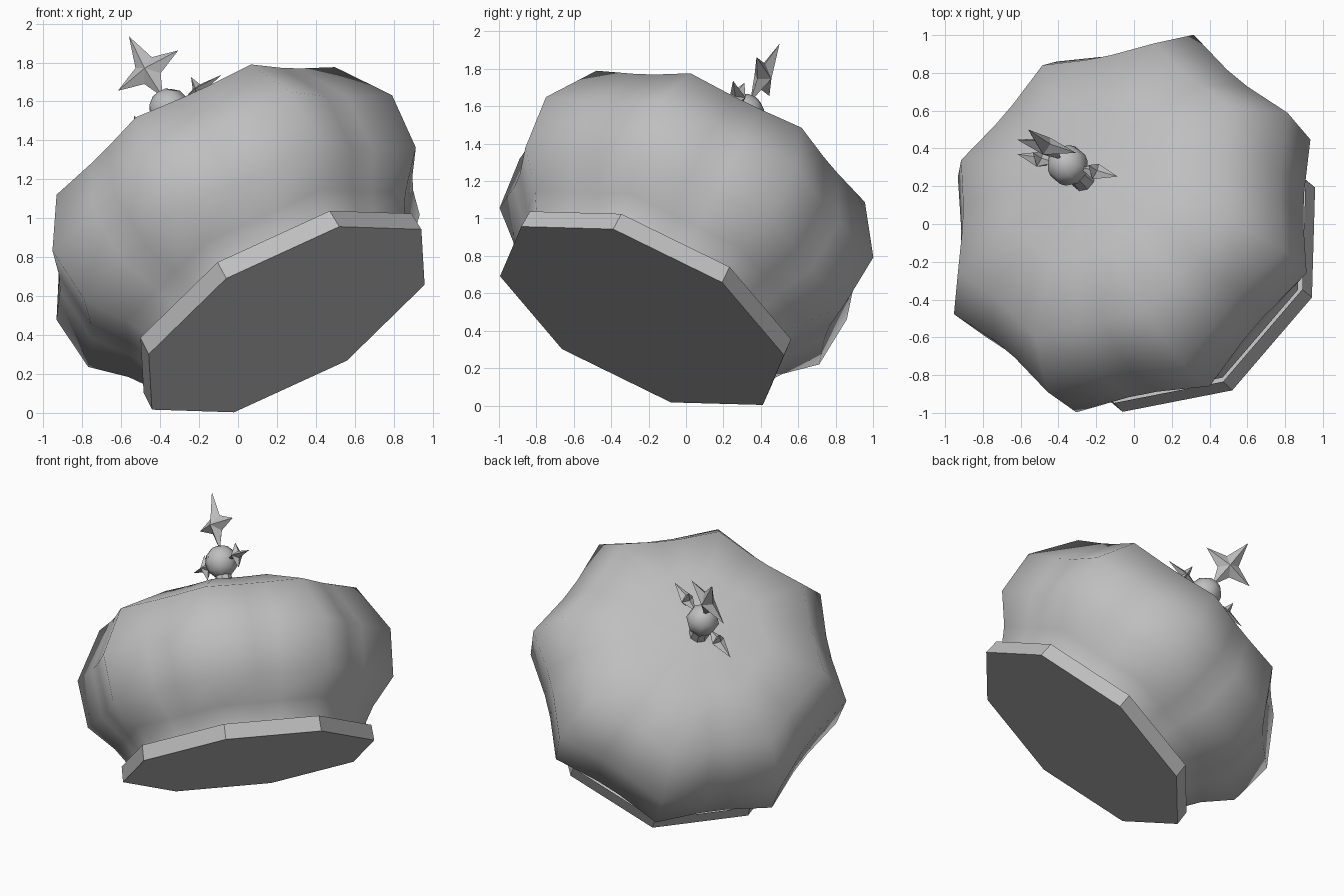
import bpy, bmesh, math
from mathutils import Matrix, Vector

if "Cube" in bpy.data.objects:
    bpy.data.objects.remove(bpy.data.objects["Cube"])

# Tilted frame that the whole hat is built in (local z = hat axis)
axis = Vector((-0.445, 0.404, 0.799)).normalized()
side = Vector((0.27, -0.645, 0.475))
side = (side - side.dot(axis) * axis).normalized()
other = axis.cross(side)
FRAME = Matrix.Translation((0.25, -0.235, 0.48)) @ Matrix((side, other, axis)).transposed().to_4x4()

grey = bpy.data.materials.new("plain_grey")
grey.diffuse_color = (0.52, 0.52, 0.52, 1)
grey.use_nodes = True
grey.node_tree.nodes["Principled BSDF"].inputs["Base Color"].default_value = grey.diffuse_color


def finish(name, bm, smooth):
    bmesh.ops.transform(bm, matrix=FRAME, verts=bm.verts)
    mesh = bpy.data.meshes.new(name)
    for f in bm.faces:
        f.smooth = smooth
    bm.to_mesh(mesh)
    bm.free()
    mesh.materials.append(grey)
    ob = bpy.data.objects.new(name, mesh)
    bpy.context.collection.objects.link(ob)
    return ob


def corner(k, r, h):
    a = k * math.pi / 4
    return Vector((r * math.cos(a), r * math.sin(a), h))


def bridge(bm, low, high):
    n = len(low)
    for i in range(n):
        j = (i + 1) % n
        bm.faces.new((low[i], low[j], high[j], high[i]))


# Octagonal band with a closed underside and an open top
bm = bmesh.new()
low = [bm.verts.new(corner(k, 0.847, 0)) for k in range(8)]
high = [bm.verts.new(corner(k, 0.842, 0.105)) for k in range(8)]
bridge(bm, low, high)
bm.faces.new(low[::-1])
finish("band", bm, False)

# Puffy crown: eight lobes with a narrow groove between each pair
# (radius, height, groove depth factor)
PROFILE = [(0.80, 0.08, 1.0), (0.81, 0.13, 1.0), (0.87, 0.225, 0.99),
           (1.03, 0.40, 0.97), (1.055, 0.72, 0.97), (0.865, 1.03, 0.975),
           (0.48, 1.15, 0.96), (0.13, 1.15, 1.0)]
bm = bmesh.new()
prev = None
for r, h, g in PROFILE:
    ring = []
    for k in range(8):
        a, b = corner(k, r, h), corner(k + 1, r, h)
        for t in (0, 0.39, 0.61):
            p = a.lerp(b, t)
            if t:
                p.x *= g
                p.y *= g
            ring.append(bm.verts.new(p))
    if prev:
        bridge(bm, prev, ring)
    prev = ring
centre = bm.verts.new((0, 0, 1.17))
for i in range(24):
    bm.faces.new((prev[i], prev[(i + 1) % 24], centre))
finish("crown", bm, True)

# Short stem and round knob on the top
bm = bmesh.new()
bmesh.ops.create_cone(bm, segments=8, radius1=0.07, radius2=0.05, depth=0.16,
                      matrix=Matrix.Translation((0, 0, 1.2)))
finish("stem", bm, False)
bm = bmesh.new()
bmesh.ops.create_uvsphere(bm, u_segments=8, v_segments=6, radius=0.11,
                          matrix=Matrix.Translation((0, 0, 1.35)))
finish("knob", bm, True)


# Four-pointed thin stars growing out of the knob
def star(name, out, across, start, mid, tip, arm, thick):
    bm = bmesh.new()
    origin = Vector((0, 0, 1.35))
    depth = out.cross(across)
    c = arm * 0.27
    outline = [(tip, 0), (mid + c, c), (mid, arm), (mid - c, c),
               (start, 0), (mid - c, -c), (mid, -arm), (mid + c, -c)]
    vs = [bm.verts.new(origin + out * a + across * b) for a, b in outline]
    for s in (1, -1):
        peak = bm.verts.new(origin + out * mid + depth * thick * s)
        for i in range(8):
            bm.faces.new((vs[i], vs[(i + 1) % 8], peak))
    bmesh.ops.recalc_face_normals(bm, faces=bm.faces)
    finish(name, bm, False)


up = Vector((0, 0, 1))
sideways = corner(1, 1, 0)
star("top_star", up, sideways, 0.08, 0.25, 0.47, 0.19, 0.05)
star("right_star", sideways, up, 0.08, 0.18, 0.325, 0.085, 0.045)
star("left_star", -sideways, up, 0.08, 0.18, 0.325, 0.085, 0.045)
